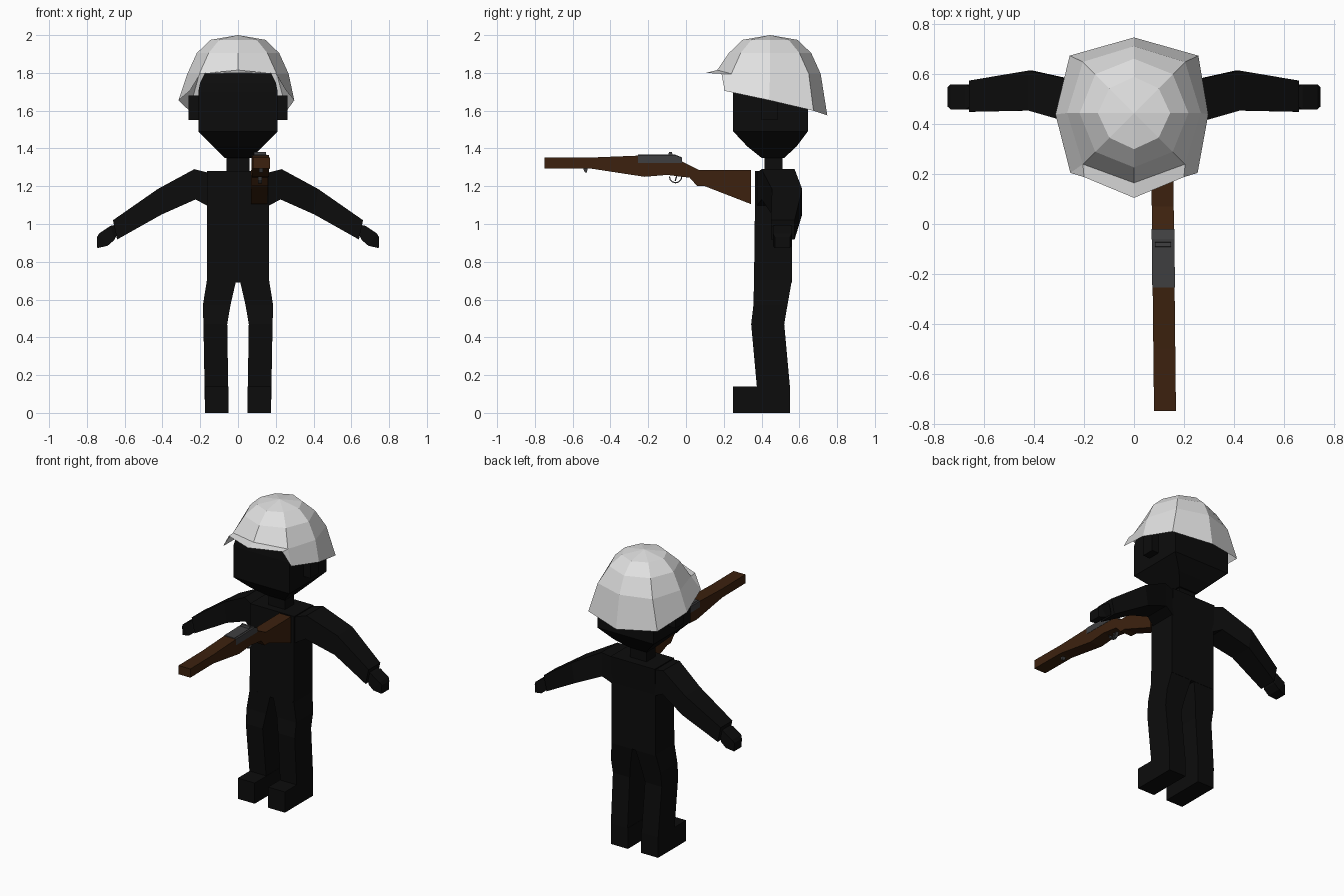
import bpy, bmesh, math


def material(name, rgb):
    m = bpy.data.materials.new(name)
    m.diffuse_color = (*rgb, 1)
    return m


BLACK = material("black", (0.0037, 0.0037, 0.0037))
WHITE = material("off white", (0.75, 0.75, 0.75))
WOOD = material("dark wood", (0.045, 0.0155, 0.0045))
METAL = material("gun metal", (0.05, 0.05, 0.052))


def mesh(name, verts, faces, mat):
    bm = bmesh.new()
    vs = [bm.verts.new(v) for v in verts]
    for f in faces:
        bm.faces.new([vs[i] for i in f])
    bmesh.ops.recalc_face_normals(bm, faces=bm.faces)
    me = bpy.data.meshes.new(name)
    bm.to_mesh(me)
    bm.free()
    me.materials.append(mat)
    ob = bpy.data.objects.new(name, me)
    bpy.context.collection.objects.link(ob)
    return ob


def loft(name, rings, mat):
    """Skin equal-length rings of points and cap both ends."""
    n, k = len(rings[0]), len(rings)
    faces = [(r * n + i, r * n + (i + 1) % n, (r + 1) * n + (i + 1) % n, (r + 1) * n + i)
             for r in range(k - 1) for i in range(n)]
    faces += [tuple(range(n)), tuple(range((k - 1) * n, k * n))]
    return mesh(name, [p for r in rings for p in r], faces, mat)


def level(x0, x1, y0, y1, z):
    return [(x0, y0, z), (x1, y0, z), (x1, y1, z), (x0, y1, z)]


def box(name, x0, x1, y0, y1, z0, z1, mat):
    return loft(name, [level(x0, x1, y0, y1, z) for z in (z0, z1)], mat)


# Torso, neck and head: stacked rectangles (half width, front, back, height)
def stack(name, rows):
    loft(name, [level(-w, w, a, b, z) for w, a, b, z in rows], BLACK)


stack("torso", [(0.165, 0.36, 0.56, 0.69), (0.165, 0.365, 0.56, 1.10), (0.165, 0.365, 0.57, 1.28)])
stack("neck", [(0.062, 0.415, 0.51, 1.26), (0.062, 0.415, 0.51, 1.38)])
stack("head", [(0.07, 0.40, 0.52, 1.35), (0.13, 0.325, 0.585, 1.41), (0.21, 0.25, 0.645, 1.49),
               (0.21, 0.25, 0.645, 1.70), (0.20, 0.26, 0.63, 1.75), (0.165, 0.28, 0.60, 1.82)])

for side, s in (("left", 1), ("right", -1)):
    # Ear block
    box(side + "_ear", s * 0.2, s * 0.262, 0.40, 0.485, 1.55, 1.68, BLACK)

    # Leg: inner x, outer x, front, back, height
    rows = [(0.05, 0.175, 0.375, 0.55, 0.0), (0.052, 0.177, 0.375, 0.55, 0.14),
            (0.057, 0.183, 0.345, 0.52, 0.47), (0.04, 0.186, 0.357, 0.537, 0.57),
            (0.01, 0.165, 0.36, 0.56, 0.70)]
    loft(side + "_leg", [level(s * a, s * b, c, d, z) for a, b, c, d, z in rows], BLACK)
    box(side + "_foot", s * 0.05, s * 0.176, 0.25, 0.55, 0, 0.14, BLACK)

    # Arm and hand: top x, top z, bottom x, bottom z, front, back
    def limb(name, rows):
        loft(name, [[(s * tx, a, tz), (s * tx, b, tz), (s * bx, b, bz), (s * bx, a, bz)]
                    for tx, tz, bx, bz, a, b in rows], BLACK)

    limb(side + "_arm", [(0.15, 1.27, 0.15, 1.09, 0.37, 0.56), (0.232, 1.29, 0.225, 1.13, 0.40, 0.575),
                         (0.425, 1.185, 0.405, 1.05, 0.455, 0.615), (0.662, 1.02, 0.64, 0.918, 0.45, 0.575)])
    limb(side + "_hand", [(0.65, 0.995, 0.64, 0.945, 0.475, 0.545), (0.675, 0.99, 0.655, 0.915, 0.46, 0.56),
                          (0.735, 0.95, 0.69, 0.885, 0.46, 0.56), (0.747, 0.93, 0.745, 0.872, 0.47, 0.55)])

# Helmet: faceted eight-sided dome with a slanted rim and a front visor
CY = 0.445
verts = [(0, CY, 2.0)]
for r_axis, r_diag, z in ((0.145, 0.14, 1.975), (0.218, 0.22, 1.905), (0.268, 0.29, 1.795)):
    for i in range(8):
        r = r_diag if i % 2 else r_axis
        a = math.radians(45 * i - 90)
        verts.append((r * math.cos(a), CY + r * math.sin(a), z))
verts[17] = (0, 0.165, 1.815)
verts += [(0, 0.105, 1.80), (0.255, 0.205, 1.705), (0.298, 0.44, 1.655), (0.258, 0.675, 1.60),
          (0, 0.748, 1.575), (-0.258, 0.675, 1.60), (-0.315, 0.44, 1.655), (-0.255, 0.205, 1.705),
          (0.20, 0.188, 1.795), (-0.20, 0.188, 1.795)]
faces = [(0, 1 + i, 1 + (i + 1) % 8) for i in range(8)]
for ring in range(3):
    for i in range(8):
        if ring == 2 and i in (0, 7):
            continue
        a, j = 1 + ring * 8, (i + 1) % 8
        faces.append((a + i, a + j, a + 8 + j, a + 8 + i))
faces += [(17, 18, 33, 25), (18, 26, 33), (17, 25, 34, 24), (24, 34, 32)]
mesh("helmet", verts, faces, WHITE)


# Rifle: side profiles (y, z) given thickness along a slightly angled centre line
def slab(name, outline, half, mat):
    loft(name, [[(0.116 - 0.011 * y + d, y, z) for y, z in outline] for d in (-half, half)], mat)


slab("rifle_stock", [(0.345, 1.285), (0.345, 1.105), (0.10, 1.20), (0.06, 1.20), (0.02, 1.245),
                     (-0.10, 1.26), (-0.22, 1.25), (-0.50, 1.293), (-0.75, 1.293), (-0.75, 1.352),
                     (-0.50, 1.352), (-0.25, 1.362), (-0.02, 1.33), (0.07, 1.285)], 0.044, WOOD)
slab("receiver", [(-0.02, 1.322), (-0.255, 1.322), (-0.255, 1.364), (-0.06, 1.366), (-0.02, 1.35)],
     0.0455, METAL)
slab("receiver_top", [(-0.02, 1.32), (-0.255, 1.32), (-0.255, 1.367), (-0.06, 1.368), (-0.02, 1.352)],
     0.033, METAL)
slab("rear_sight", [(-0.07, 1.36), (-0.095, 1.36), (-0.09, 1.382), (-0.075, 1.382)], 0.032, METAL)
slab("trigger", [(-0.045, 1.255), (-0.053, 1.255), (-0.06, 1.228), (-0.054, 1.228)], 0.005, METAL)
slab("sling_loop", [(-0.52, 1.295), (-0.545, 1.295), (-0.535, 1.272), (-0.525, 1.272)], 0.01, METAL)

# Trigger guard: half-hoop strip under the stock
arc = [math.radians(180 + 30 * i) for i in range(7)]
hoop = [(-0.055 + 0.036 * math.cos(a), 1.252 + 0.037 * math.sin(a)) for a in arc]
hoop += [(-0.055 + 0.030 * math.cos(a), 1.252 + 0.031 * math.sin(a)) for a in reversed(arc)]
slab("trigger_guard", hoop, 0.011, METAL)
